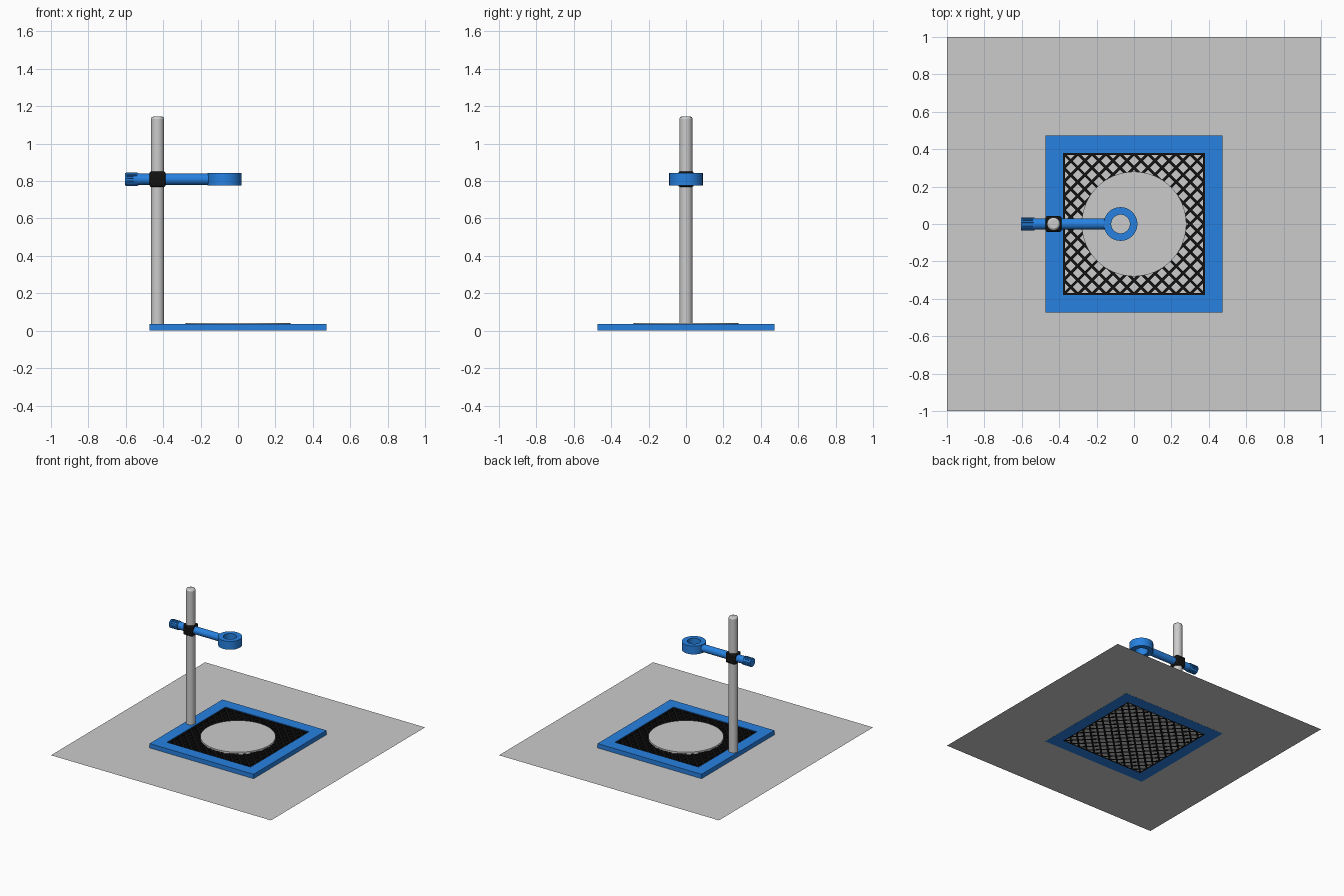
import bpy, bmesh
from math import pi, cos, sin, sqrt
from mathutils import Matrix, Vector

if "Cube" in bpy.data.objects:
    bpy.data.objects.remove(bpy.data.objects["Cube"])


def material(name, rgb):
    m = bpy.data.materials.new(name)
    m.diffuse_color = (*rgb, 1)
    m.use_nodes = True
    m.node_tree.nodes["Principled BSDF"].inputs["Base Color"].default_value = m.diffuse_color
    return m


BLUE = material("blue_paint", (0.02, 0.22, 0.75))
BLACK = material("black_plastic", (0.006, 0.006, 0.006))


def finish(name, bm, mat=None, smooth=False, bevel=0, segments=2):
    bmesh.ops.recalc_face_normals(bm, faces=bm.faces)
    me = bpy.data.meshes.new(name)
    bm.to_mesh(me)
    bm.free()
    ob = bpy.data.objects.new(name, me)
    bpy.context.collection.objects.link(ob)
    if mat:
        me.materials.append(mat)
    if bevel:
        b = ob.modifiers.new("bevel", 'BEVEL')
        b.width, b.segments, b.limit_method = bevel, segments, 'ANGLE'
    if smooth:
        bpy.ops.object.select_all(action='DESELECT')
        ob.select_set(True)
        bpy.context.view_layer.objects.active = ob
        bpy.ops.object.shade_smooth_by_angle()
    return ob


def add_box(bm, center, size, angle=0):
    m = Matrix.Translation(center) @ Matrix.Rotation(angle, 4, 'Z') @ Matrix.Diagonal((*size, 1))
    bmesh.ops.create_cube(bm, size=1, matrix=m)


def cylinder(name, r, a, b, mat=None, sides=32, bevel=0):
    a, b = Vector(a), Vector(b)
    bm = bmesh.new()
    m = Matrix.Translation((a + b) / 2) @ (b - a).to_track_quat('Z', 'Y').to_matrix().to_4x4()
    bmesh.ops.create_cone(bm, cap_ends=True, segments=sides, radius1=r, radius2=r,
                          depth=(b - a).length, matrix=m)
    return finish(name, bm, mat, True, bevel)


def tube(name, outer, inner, z0, z1, sides, mat, center=(0, 0), turn=0, smooth=True):
    # closed ring with a rectangular section; four sides give a square frame
    bm = bmesh.new()
    section = [(outer, z0), (outer, z1), (inner, z1), (inner, z0)]
    rings = []
    for i in range(sides):
        t = turn + 2 * pi * i / sides
        rings.append([bm.verts.new((center[0] + r * cos(t), center[1] + r * sin(t), z))
                      for r, z in section])
    for i in range(sides):
        p, q = rings[i], rings[(i + 1) % sides]
        for k in range(4):
            n = (k + 1) % 4
            bm.faces.new((p[k], q[k], q[n], p[n]))
    return finish(name, bm, mat, smooth)


# Ground sheet
bm = bmesh.new()
bmesh.ops.create_grid(bm, x_segments=1, y_segments=1, size=1, matrix=Matrix.Translation((0, 0, 0.001)))
finish("base_sheet", bm)

# Square frame and the thin dark border inside it
R2 = sqrt(2)
tube("tray_frame", 0.473 * R2, 0.38 * R2, 0, 0.037, 4, BLUE, turn=pi / 4, smooth=False)
tube("mesh_border", 0.381 * R2, 0.37 * R2, 0, 0.032, 4, BLACK, turn=pi / 4, smooth=False)

# Diagonal lattice, bars clipped to the square opening
bm = bmesh.new()
H, N = 0.375, 10
for s in (1, -1):
    for i in range(-N + 1, N):
        c = 2 * H * i / N
        length = (2 * H - abs(c)) * R2
        add_box(bm, (c / 2, s * c / 2, 0.015), (length, 0.015, 0.03), -s * pi / 4)
finish("lattice", bm, BLACK)

# Round stage plate
cylinder("stage_disc", 0.28, (0, 0, 0.024), (0, 0, 0.042), sides=64)

# Upright post
PX, AZ = -0.43, 0.81
cylinder("post", 0.035, (PX, 0, 0.02), (PX, 0, 1.145), bevel=0.012)

# Clamp block around the post
bm = bmesh.new()
add_box(bm, (PX, 0, AZ), (0.086, 0.084, 0.084))
finish("clamp_block", bm, BLACK, True, bevel=0.01)

# Arm and ring holder
cylinder("arm", 0.03, (-0.56, 0, AZ), (-0.137, 0, AZ), BLUE)
tube("ring_holder", 0.09, 0.05, AZ - 0.034, AZ + 0.034, 48, BLUE, center=(-0.072, 0))

# Knurled knob: toothed middle between two plain rims
bm = bmesh.new()
teeth = 16
loops = []
for x in (-0.599, -0.538):
    loops.append([bm.verts.new((x, r * cos(t), AZ + r * sin(t)))
                  for k in range(teeth)
                  for r, f in ((0.035, 0), (0.035, 0.5), (0.029, 0.55), (0.029, 0.95))
                  for t in [2 * pi * (k + f) / teeth]])
n = len(loops[0])
for i in range(n):
    j = (i + 1) % n
    bm.faces.new((loops[0][i], loops[0][j], loops[1][j], loops[1][i]))
for lp in loops:
    bm.faces.new(lp)
finish("knob_grip", bm, BLUE)
for name, x in (("knob_outer_rim", -0.605), ("knob_inner_rim", -0.539)):
    cylinder(name, 0.034, (x, 0, AZ), (x + 0.008, 0, AZ), BLUE)
